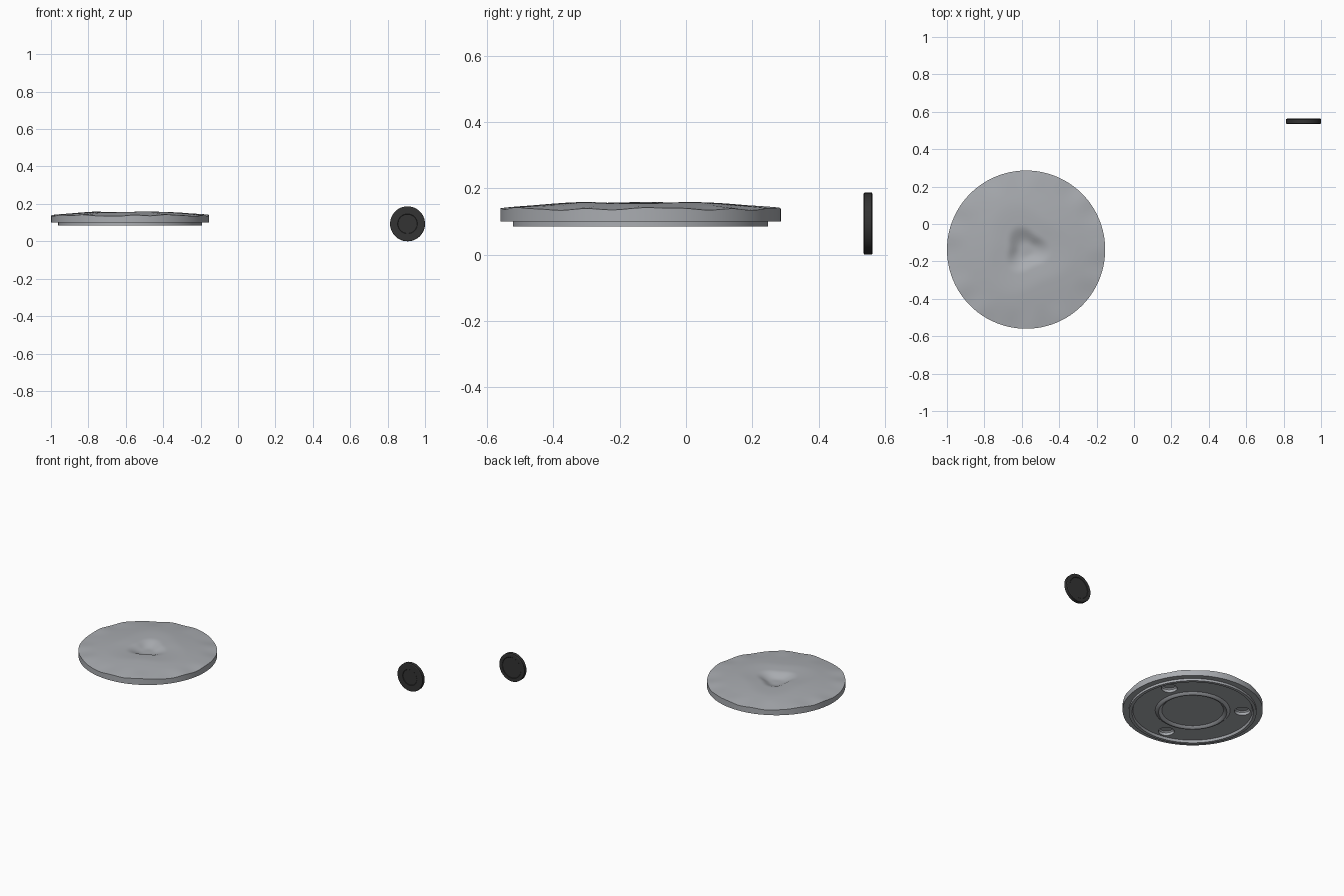
import bpy, bmesh, math
from mathutils import Matrix, Vector

if "Cube" in bpy.data.objects:
    bpy.data.objects.remove(bpy.data.objects["Cube"])


def material(name, colour):
    mat = bpy.data.materials.new(name)
    mat.use_nodes = True
    mat.diffuse_color = (*colour, 1)
    bsdf = mat.node_tree.nodes["Principled BSDF"]
    bsdf.inputs["Base Color"].default_value = (*colour, 1)
    return mat


def lathe(name, profile, mat, segments, shape=None):
    """Revolve (radius, z) points about z; shape may adjust z by radius and angle."""
    bm = bmesh.new()
    rings = []
    for r, z in profile:
        ring = []
        for i in range(segments):
            a = math.tau * i / segments
            height = shape(r, a) if z is None else z
            ring.append(bm.verts.new((r * math.cos(a), r * math.sin(a), height)))
        rings.append(ring)
    for low, high in zip(rings, rings[1:]):
        for i in range(segments):
            j = (i + 1) % segments
            bm.faces.new((low[i], low[j], high[j], high[i]))
    bmesh.ops.remove_doubles(bm, verts=bm.verts, dist=1e-5)
    bmesh.ops.recalc_face_normals(bm, faces=bm.faces)
    mesh = bpy.data.meshes.new(name)
    bm.to_mesh(mesh)
    bm.free()
    mesh.materials.append(mat)
    obj = bpy.data.objects.new(name, mesh)
    bpy.context.collection.objects.link(obj)
    return obj


def shade(obj):
    bpy.ops.object.select_all(action="DESELECT")
    obj.select_set(True)
    bpy.context.view_layer.objects.active = obj
    bpy.ops.object.shade_smooth_by_angle(angle=math.radians(32))


def fade(value, start, end):
    t = min(max((value - start) / (end - start), 0), 1)
    return 1 - t * t * (3 - 2 * t)


grey = material("warm_stone_grey", (0.40, 0.415, 0.44))
black = material("charcoal", (0.033, 0.033, 0.033))

R = 0.423


# Hand-carved top: shallow dome, three-cornered thumb dent and a wavy edge
def carved_top(r, a):
    dome = 0.138 + 0.026 * (1 - (r / R) ** 2)
    corner = 1 + 0.16 * math.cos(3 * (a - 2.0))
    dent = 0.010 * fade(r, 0.06, 0.24 * corner) + 0.028 * fade(r, 0.03, 0.12 * corner)
    ripple = 0.0025 * math.sin(5 * a + 1) + 0.002 * math.sin(11 * a) + 0.0015 * math.sin(17 * a + 2)
    return dome - dent + ripple * (1 - fade(r, 0.3, R))


# Lid: underside with raised ring and lip, then the flange and carved top
underside = [(0, 0.1), (0.186, 0.1), (0.196, 0.09), (0.206, 0.087), (0.216, 0.09),
             (0.226, 0.1), (0.36, 0.1), (0.366, 0.085), (0.385, 0.085), (0.385, 0.1), (R, 0.1)]
top = [(R * (1 - i / 30), None) for i in range(31)]
lid = lathe("carved_lid", underside + top, grey, 96, carved_top)

# Three round sockets in the underside
for k in range(3):
    a = math.radians(22 + 120 * k)
    cutter = lathe("socket_cutter", [(0, 0.08), (0.048, 0.08), (0.048, 0.118), (0.04, 0.125), (0, 0.125)],
                   grey, 32)
    cutter.hide_render = True
    cutter.data.transform(Matrix.Translation(Vector((0.3 * math.cos(a), 0.3 * math.sin(a), 0))))
    cut = lid.modifiers.new("socket", "BOOLEAN")
    cut.operation, cut.solver, cut.object = "DIFFERENCE", "EXACT", cutter
    bpy.context.view_layer.objects.active = lid
    bpy.ops.object.modifier_apply(modifier=cut.name)
    bpy.data.objects.remove(cutter)

lid.location = (-0.577, -0.137, 0)
shade(lid)

# Small upright magnet disc with a shallow recess on each side
disc_profile = [(0, -0.012), (0.068, -0.012), (0.07, -0.014), (0.089, -0.014), (0.0935, -0.011),
                (0.0935, 0.011), (0.089, 0.014), (0.053, 0.014), (0.051, 0.012), (0, 0.012)]
magnet = lathe("magnet_disc", disc_profile, black, 48)
magnet.data.transform(Matrix.Rotation(math.radians(90), 4, "X"))
magnet.location = (0.9065, 0.549, 0.0935)
shade(magnet)
